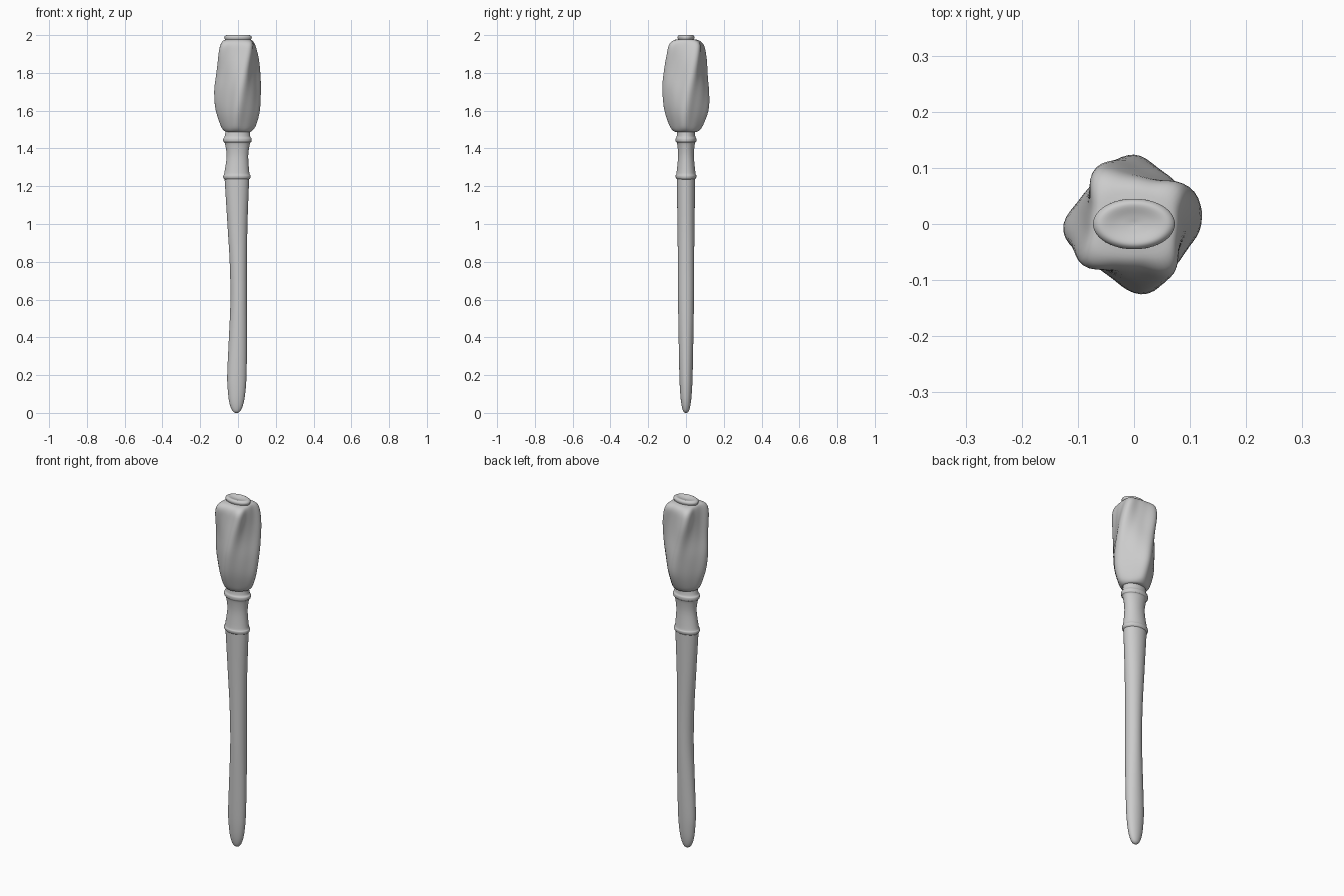
import bpy, math
from mathutils import Vector

if "Cube" in bpy.data.objects:
    bpy.data.objects.remove(bpy.data.objects["Cube"], do_unlink=True)

grey = bpy.data.materials.new("plain grey")
grey.use_nodes = True
colour = (0.6, 0.6, 0.6, 1)
grey.diffuse_color = colour
grey.node_tree.nodes["Principled BSDF"].inputs["Base Color"].default_value = colour

SIDES = 64


def smooth_stations(stations, steps):
    """Fill in stations along a smooth spline."""
    rows = [Vector(s) for s in stations]
    result = []
    for i in range(len(rows) - 1):
        a, b = rows[i], rows[i + 1]
        before, after = rows[max(i - 1, 0)], rows[min(i + 2, len(rows) - 1)]
        for k in range(steps):
            t = k / steps
            result.append(0.5 * (2 * a + (b - before) * t
                          + (2 * before - 5 * a + 4 * b - after) * t ** 2
                          + (3 * a - before - 3 * b + after) * t ** 3))
    return result + [rows[-1]]


def loft(name, stations, section, steps=4):
    """Skin closed cross-sections, closing both ends."""
    rings = smooth_stations(stations, steps)
    verts = [section(ring, math.tau * i / SIDES) for ring in rings for i in range(SIDES)]
    faces = []
    for r in range(len(rings) - 1):
        for i in range(SIDES):
            j = (i + 1) % SIDES
            low, high = r * SIDES, (r + 1) * SIDES
            faces.append((low + i, low + j, high + j, high + i))
    faces.append(tuple(reversed(range(SIDES))))
    faces.append(tuple(range(len(verts) - SIDES, len(verts))))
    mesh = bpy.data.meshes.new(name)
    mesh.from_pydata(verts, [], faces)
    mesh.materials.append(grey)
    obj = bpy.data.objects.new(name, mesh)
    bpy.context.collection.objects.link(obj)
    bpy.ops.object.select_all(action="DESELECT")
    obj.select_set(True)
    bpy.context.view_layer.objects.active = obj
    bpy.ops.object.shade_smooth_by_angle(angle=math.radians(50))
    return obj


def oval(ring, angle):
    z, centre, width, depth = ring
    return (centre + width * math.cos(angle), depth * math.sin(angle), z)


def twisted_lobes(ring, angle):
    """Four leaning lobes; flatness squeezes the section from front to back."""
    z, radius, depth, turn, flatness = ring
    u = 4 * (angle - math.radians(turn))
    r = radius * (1 + depth * math.cos(u + 0.5 * math.sin(u)))
    r *= 1 + 0.025 * math.sin(angle * 3 + z * 14) * min(1, depth * 10)
    return (r * math.cos(angle), r * flatness * math.sin(angle), z)


# Handle: z, centre x, half width, half depth
loft("handle", [
    (0, -0.008, 0.006, 0.005), (0.012, -0.008, 0.022, 0.016),
    (0.05, -0.008, 0.037, 0.025), (0.11, -0.007, 0.046, 0.031),
    (0.2, -0.006, 0.051, 0.035), (0.4, 0, 0.048, 0.039),
    (0.6, 0.004, 0.044, 0.042), (0.8, 0.002, 0.046, 0.043),
    (1.0, -0.003, 0.053, 0.045), (1.24, -0.006, 0.065, 0.049)], oval)

# Waisted grip with a rounded bead at each end
loft("neck", [
    (1.235, -0.006, 0.063, 0.046), (1.243, -0.006, 0.071, 0.053),
    (1.256, -0.006, 0.072, 0.055), (1.272, -0.006, 0.066, 0.05),
    (1.36, -0.003, 0.057, 0.042), (1.425, -0.003, 0.066, 0.047),
    (1.435, -0.003, 0.074, 0.054), (1.452, -0.003, 0.075, 0.055),
    (1.466, -0.003, 0.067, 0.049), (1.52, 0, 0.062, 0.045)], oval)

# Twisted head: z, radius, lobe depth, turn, flatness
loft("twisted_head", [
    (1.487, 0.055, 0.02, -10, 0.9), (1.492, 0.07, 0.03, -8, 0.92),
    (1.52, 0.087, 0.07, -6, 0.95), (1.6, 0.107, 0.09, -2, 1),
    (1.7, 0.114, 0.09, 6, 1), (1.8, 0.109, 0.11, 18, 1),
    (1.9, 0.104, 0.14, 32, 1), (1.95, 0.096, 0.14, 38, 1),
    (1.972, 0.082, 0.1, 40, 0.9), (1.978, 0.06, 0.03, 40, 0.75)], twisted_lobes)

# Flattened knob with a dished top
loft("top_knob", [
    (1.95, 0, 0.066, 0.04), (1.975, 0, 0.069, 0.042),
    (1.988, 0, 0.073, 0.045), (1.997, 0, 0.067, 0.041),
    (2.0, 0, 0.055, 0.033), (1.995, 0, 0.03, 0.017),
    (1.992, 0, 0.004, 0.003)], oval)
